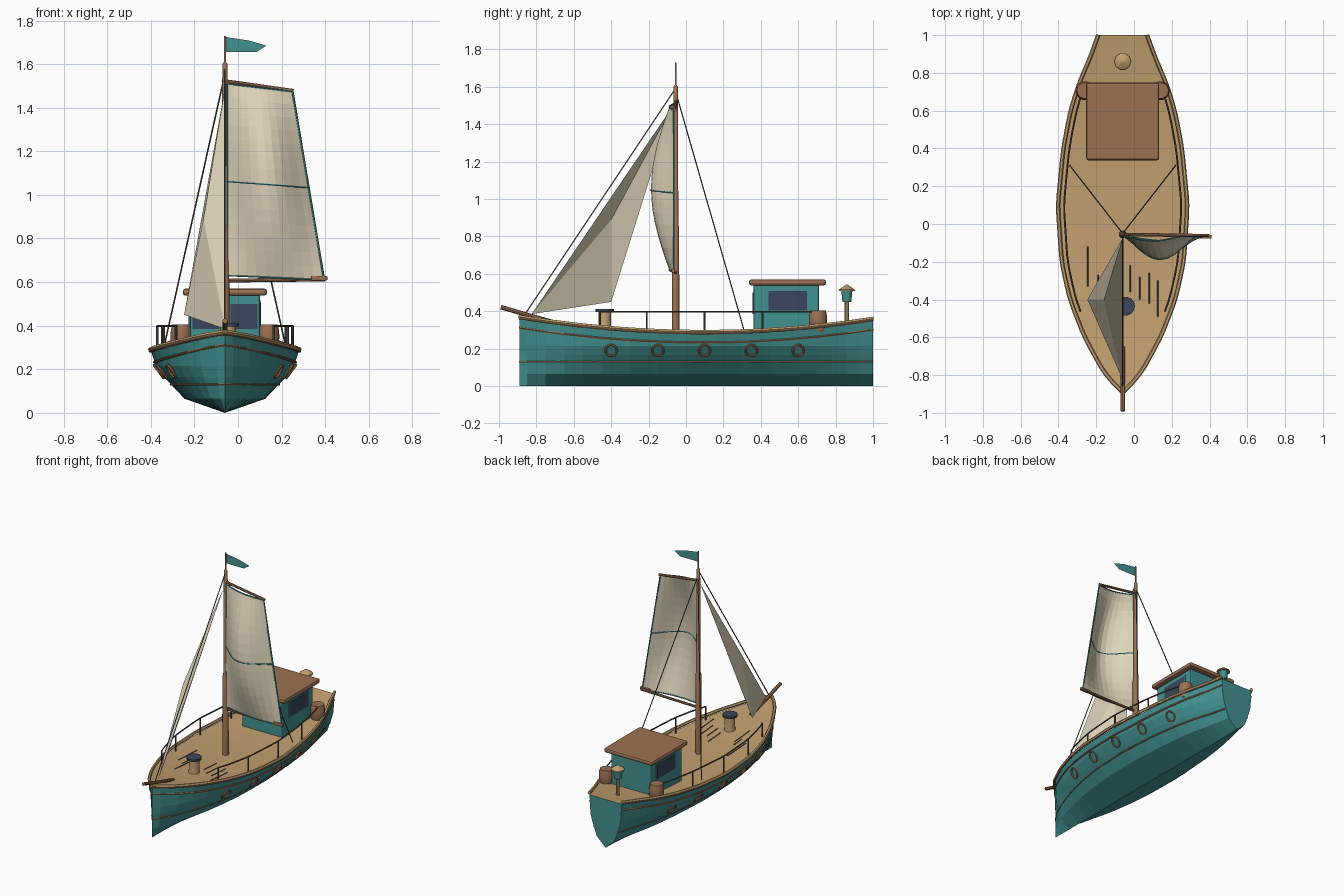
import bpy, bmesh, math
from mathutils import Vector

if "Cube" in bpy.data.objects:
    bpy.data.objects.remove(bpy.data.objects["Cube"])

CX = -0.06  # centreline of the boat


def material(name, rgb):
    m = bpy.data.materials.new(name)
    m.diffuse_color = (*rgb, 1)
    m.use_nodes = True
    m.node_tree.nodes["Principled BSDF"].inputs["Base Color"].default_value = m.diffuse_color
    return m


TEAL = material("teal paint", (0.055, 0.29, 0.285))
BROWN = material("brown wood", (0.33, 0.165, 0.085))
TAN = material("tan wood", (0.54, 0.35, 0.16))
CREAM = material("cream cloth", (0.74, 0.66, 0.49))
NAVY = material("navy glass", (0.042, 0.062, 0.105))
ROPE = material("dark rope", (0.10, 0.08, 0.06))


def finish(name, bm, mats, smooth=False, normals=True):
    if normals:
        bmesh.ops.recalc_face_normals(bm, faces=bm.faces)
    me = bpy.data.meshes.new(name)
    bm.to_mesh(me)
    bm.free()
    ob = bpy.data.objects.new(name, me)
    bpy.context.collection.objects.link(ob)
    for m in mats:
        me.materials.append(m)
    if smooth:
        bpy.ops.object.select_all(action='DESELECT')
        ob.select_set(True)
        bpy.context.view_layer.objects.active = ob
        bpy.ops.object.shade_smooth_by_angle(angle=math.radians(40))
    return ob


def box(name, lo, hi, mat, bevel=0.0):
    bm = bmesh.new()
    bmesh.ops.create_cube(bm, size=1)
    for v in bm.verts:
        v.co = [(a + b) / 2 + c * (b - a) for a, b, c in zip(lo, hi, v.co)]
    if bevel:
        bmesh.ops.bevel(bm, geom=bm.edges[:], offset=bevel, segments=2, affect='EDGES', profile=0.5)
    return finish(name, bm, [mat])


def skin(bm, rings, close=True):
    for a, b in zip(rings, rings[1:]):
        n = len(a)
        for i in range(n if close else n - 1):
            j = (i + 1) % n
            bm.faces.new((a[i], a[j], b[j], b[i]))


def lathe(name, loc, profile, mat, n=14):
    bm = bmesh.new()
    rings = [[bm.verts.new((loc[0] + r * math.cos(k * math.tau / n),
                            loc[1] + r * math.sin(k * math.tau / n), z))
              for k in range(n)] for r, z in profile]
    skin(bm, rings)
    bm.faces.new(rings[0])
    bm.faces.new(rings[-1])
    return finish(name, bm, [mat], True)


def tube(name, pts, r, mat, n=6, closed=False):
    pts = [Vector(p) for p in pts]
    bm = bmesh.new()
    rings = []
    for i, p in enumerate(pts):
        a, b = (pts[i - 1], pts[(i + 1) % len(pts)]) if closed else (pts[max(i - 1, 0)], pts[min(i + 1, len(pts) - 1)])
        d = (b - a).normalized()
        ref = Vector((0, 0, 1)) if abs(d.z) < 0.9 else Vector((0, 1, 0))
        if closed:
            ref = Vector((1, 0, 0))
        s = d.cross(ref).normalized()
        t = s.cross(d)
        rings.append([bm.verts.new(p + r * (s * math.cos(k * math.tau / n) + t * math.sin(k * math.tau / n)))
                      for k in range(n)])
    skin(bm, rings + ([rings[0]] if closed else []))
    if not closed:
        bm.faces.new(rings[0])
        bm.faces.new(rings[-1])
    return finish(name, bm, [mat], True)


# Hull shape: half beam along y, sheer height, and section fullness by height
BEAM = [(-0.89, 0.0), (-0.8, 0.09), (-0.6, 0.2), (-0.4, 0.278), (-0.2, 0.322), (0.1, 0.342),
        (0.4, 0.313), (0.6, 0.275), (0.75, 0.228), (0.87, 0.175), (1.0, 0.128)]


def lerp_table(tab, x):
    for (a, fa), (b, fb) in zip(tab, tab[1:]):
        if x <= b:
            return fa + (fb - fa) * (x - a) / (b - a)
    return tab[-1][1]


def beam(y):  # lightly averaged for a fair curve
    if y < -0.85 or y > 0.95:
        return lerp_table(BEAM, y)
    return sum(lerp_table(BEAM, y + d) for d in (-0.04, 0, 0.04)) / 3


def sheer(y):
    t = (y - 0.1) / (-0.99 if y < 0.1 else 0.9)
    return 0.277 + (0.08 if y < 0.1 else 0.07) * t * t


def section(y):
    return [(0, 0), (0.065, 0.55), (0.165, 0.83), (0.215, 0.94), (sheer(y), 1.0)]


def side(y, z):
    return beam(y) * lerp_table(section(y), z)


STATIONS = [-0.89, -0.85, -0.75, -0.65, -0.55, -0.45, -0.3, -0.15, 0, 0.15, 0.3, 0.45, 0.6, 0.7,
            0.78, 0.86, 0.93, 1.0]

# Hull with deck and transom
bm = bmesh.new()
rings = []
for y in STATIONS:
    s = [(CX + f * beam(y), y, z) for z, f in section(y)]
    port = [(2 * CX - x, yy, z) for x, yy, z in s[:0:-1]]
    rings.append([bm.verts.new(c) for c in port + s])
skin(bm, rings, close=False)
for a, b in zip(rings, rings[1:]):
    bm.faces.new((a[0], b[0], b[-1], a[-1])).material_index = 1
bm.faces.new(rings[-1])
bmesh.ops.remove_doubles(bm, verts=bm.verts, dist=0.0005)
finish("hull", bm, [TEAL, TAN])

# Gunwale, rub strakes, handrails, stanchions and portholes on both sides
fine = [-0.89 + 1.89 * i / 40 for i in range(41)]
for s, tag in ((1, "starboard"), (-1, "port")):
    tube(tag + "_gunwale", [(CX + s * (beam(y) + 0.002), y, sheer(y) + 0.014) for y in fine], 0.011, TAN)
    tube(tag + "_gunwale_trim", [(CX + s * (beam(y) + 0.006), y, sheer(y) + 0.003) for y in fine], 0.004, BROWN)
    tube(tag + "_upper_strake", [(CX + s * side(y, sheer(y) - 0.045), y, sheer(y) - 0.045) for y in fine], 0.006, BROWN)
    tube(tag + "_lower_strake", [(CX + s * side(y, 0.13), y, 0.13) for y in fine], 0.005, BROWN)
    ys = [-0.46 + 1.17 * i / 20 for i in range(21)]
    tube(tag + "_handrail", [(CX + s * (beam(y) - 0.03), y, 0.398) for y in ys], 0.005, ROPE)
    for y in (-0.46, -0.21, 0.1, 0.41, 0.7):
        x = CX + s * (beam(y) - 0.03)
        tube(tag + "_stanchion", [(x, y, sheer(y) - 0.01), (x, y, 0.4)], 0.006, ROPE)
    for y in (-0.4, -0.15, 0.1, 0.35, 0.6):
        ring = []
        for k in range(16):
            a = k * math.tau / 16
            yy, z = y + 0.03 * math.cos(a), 0.19 + 0.03 * math.sin(a)
            ring.append((CX + s * (side(yy, z) + 0.004), yy, z))
        tube(tag + "_porthole", ring, 0.006, BROWN, closed=True)

# Bowsprit
tube("bowsprit", [(CX, -0.99, 0.422), (CX, -0.83, 0.375), (CX, -0.65, 0.325)], 0.012, BROWN, 8)

# Mast and pole
lathe("mast", (CX, -0.055), [(0.021, 0.27), (0.019, 0.85), (0.015, 0.86), (0.012, 1.6), (0.005, 1.61), (0.005, 1.73)],
      BROWN, 10)

# Pennant
bm = bmesh.new()
bm.faces.new([bm.verts.new((x, -0.055, z)) for x, z in
              ((CX, 1.725), (0.05, 1.708), (0.13, 1.685), (0.085, 1.655), (CX, 1.655))])
finish("pennant", bm, [TEAL])


# Mainsail, bellied forward
def sail(u, v, lift=0.0):
    left, right = Vector((-0.05, 0, 0.63 + 0.88 * v)), Vector((0.395 - 0.145 * v, 0, 0.61 + 0.865 * v))
    p = left.lerp(right, u)
    p.y = -0.065 - 0.122 * math.sin(math.pi * u) ** 1.2 * (0.2 + 0.8 * math.sin(math.pi * v)) - lift
    return p


NU, NV = 10, 14
bm = bmesh.new()
skin(bm, [[bm.verts.new(sail(i / NU, j / NV)) for i in range(NU + 1)] for j in range(NV + 1)], close=False)
finish("mainsail", bm, [CREAM])
us, vs = [i / NU for i in range(NU + 1)], [j / NV for j in range(NV + 1)]
tube("sail_band", [sail(u, 0.49, 0.001) for u in us], 0.004, TEAL)
tube("sail_foot_hem", [sail(u, 0) for u in us], 0.004, TEAL)
tube("sail_head_hem", [sail(u, 1) for u in us], 0.004, TEAL)
tube("sail_luff_hem", [sail(0, v) for v in vs], 0.005, TEAL)
tube("sail_leech_hem", [sail(1, v) for v in vs], 0.005, TEAL)

# Spars of the mainsail
tube("gaff", [(CX - 0.01, -0.055, 1.523), (0.255, -0.06, 1.477)], 0.009, BROWN, 8)
tube("boom", [(CX, -0.055, 0.607), (0.4, -0.062, 0.612)], 0.009, BROWN, 8)
box("boom_block", (0.335, -0.078, 0.607), (0.41, -0.058, 0.628), BROWN, 0.004)

# Folded foresail
bm = bmesh.new()
head, tack, clew, fold = [bm.verts.new(c) for c in
                          ((CX, -0.075, 1.49), (CX, -0.825, 0.385), (-0.247, -0.4, 0.45), (-0.158, -0.4, 0.89))]
for tri in ((head, tack, fold), (head, fold, clew), (fold, tack, clew)):
    bm.faces.new(tri)
finish("foresail", bm, [CREAM])

# Standing rigging
tube("forestay", [(CX, -0.06, 1.585), (CX, -0.86, 0.385)], 0.0035, ROPE)
for s in (1, -1):
    tube("shroud", [(CX, -0.05, 1.555), (CX + s * 0.28, 0.31, 0.3)], 0.0035, ROPE)

# Cabin with rounded roof and windows
box("cabin", (CX - 0.16, 0.36, 0.265), (CX + 0.16, 0.71, 0.545), TEAL, 0.008)
box("cabin_roof", (CX - 0.193, 0.337, 0.538), (CX + 0.193, 0.748, 0.57), BROWN, 0.012)
for s in (1, -1):
    x = CX + s * 0.16
    box("side_window_frame", (x - 0.004, 0.432, 0.393), (x + 0.004, 0.658, 0.517), TEAL)
    box("side_window", (x - 0.006, 0.442, 0.403), (x + 0.006, 0.648, 0.507), NAVY)
    x = CX + s * 0.087
    box("front_window", (x - 0.062, 0.355, 0.385), (x + 0.062, 0.363, 0.5), NAVY)
    # Barrels behind the cabin corners
    lathe("barrel", (CX + s * 0.2, 0.706), [(0.04, 0.29), (0.048, 0.32), (0.05, 0.35), (0.048, 0.38), (0.042, 0.405)], BROWN)

# Stern lantern
lathe("lantern_post", (CX, 0.86), [(0.012, 0.31), (0.012, 0.46)], TAN, 8)
lathe("lantern_body", (CX, 0.86), [(0.025, 0.45), (0.031, 0.51)], TEAL, 10)
lathe("lantern_cap", (CX, 0.86), [(0.046, 0.508), (0.044, 0.516), (0.004, 0.542)], TAN, 10)

# Capstan on the foredeck
lathe("capstan", (CX + 0.015, -0.435), [(0.04, 0.285), (0.035, 0.32), (0.035, 0.4)], TAN)
lathe("capstan_cap", (CX + 0.015, -0.435), [(0.05, 0.396), (0.05, 0.411)], NAVY)

# Short plank seams in the deck
for x, y0, y1 in ((-0.245, -0.33, -0.12), (-0.19, -0.36, -0.27), (-0.17, -0.48, -0.31),
                  (-0.02, -0.36, -0.22), (0.03, -0.40, -0.28), (0.08, -0.42, -0.26), (0.125, -0.49, -0.30)):
    tube("plank_seam", [(x, y, sheer(y) + 0.001) for y in (y0, (y0 + y1) / 2, y1)], 0.0035, ROPE, 4)
